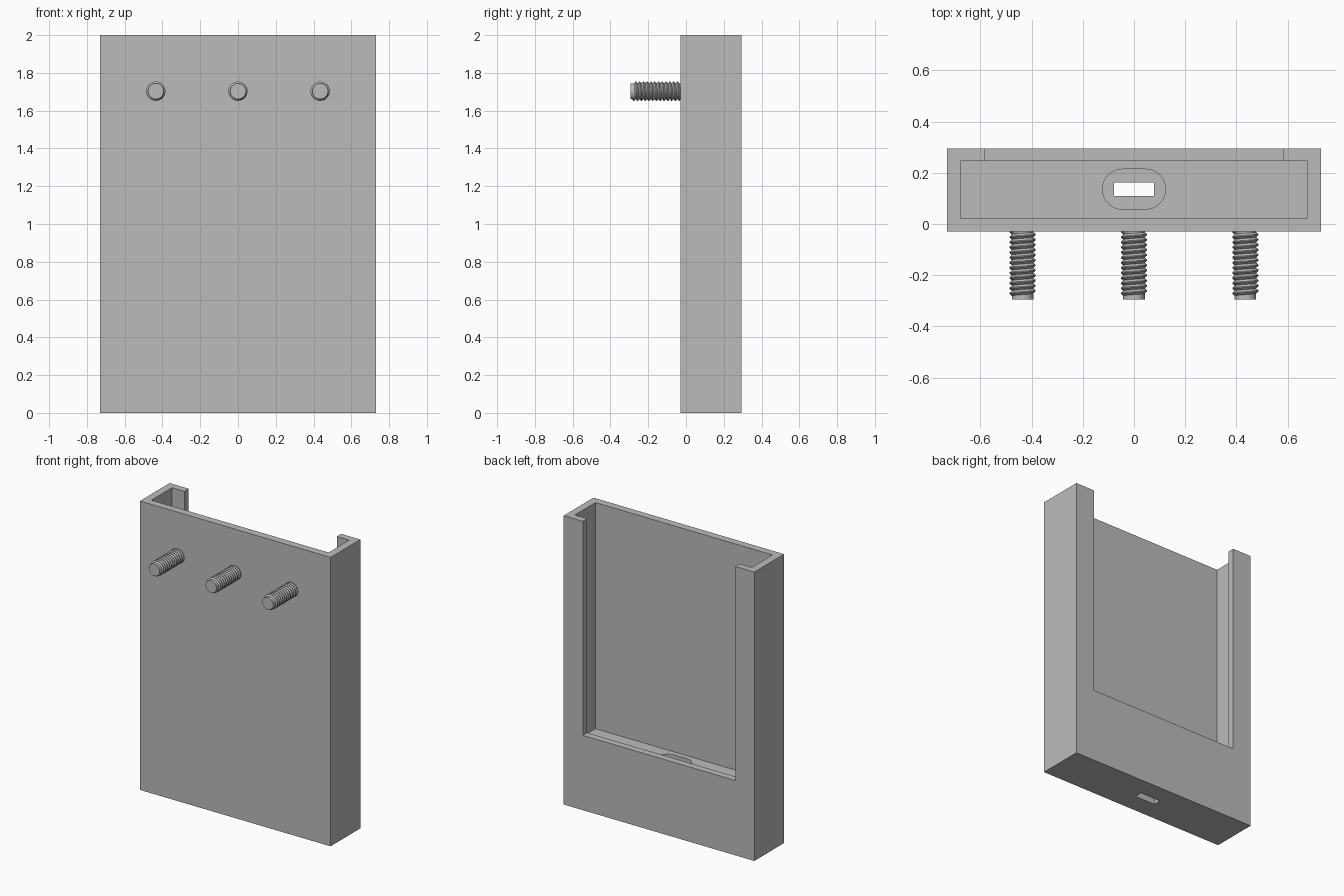
import bpy, bmesh, math
from mathutils import Matrix

if "Cube" in bpy.data.objects:
    bpy.data.objects.remove(bpy.data.objects["Cube"], do_unlink=True)

grey = bpy.data.materials.new("plain grey")
grey.use_nodes = True
grey.diffuse_color = (0.5, 0.5, 0.5, 1)
grey.node_tree.nodes["Principled BSDF"].inputs["Base Color"].default_value = (0.5, 0.5, 0.5, 1)


def add_object(name, bm):
    bmesh.ops.recalc_face_normals(bm, faces=bm.faces)
    mesh = bpy.data.meshes.new(name)
    bm.to_mesh(mesh)
    bm.free()
    mesh.materials.append(grey)
    obj = bpy.data.objects.new(name, mesh)
    bpy.context.collection.objects.link(obj)
    return obj


def prism(name, outline, z0, z1):
    """Extrude an outline in x and y from z0 up to z1."""
    bm = bmesh.new()
    base = bm.faces.new([bm.verts.new((x, y, z0)) for x, y in outline])
    top = bmesh.ops.extrude_face_region(bm, geom=[base])["geom"]
    for v in top:
        if isinstance(v, bmesh.types.BMVert):
            v.co.z = z1
    return add_object(name, bm)


def block(name, half_x, y0, y1, z0, z1):
    return prism(name, [(-half_x, y0), (half_x, y0), (half_x, y1), (-half_x, y1)], z0, z1)


def pill_outline(half_x, radius, y, steps=24):
    points = []
    for side in (1, -1):
        for i in range(steps + 1):
            a = side * math.pi / 2 - math.pi / 2 - math.pi / 2 + math.pi * i / steps
            if side == 1:
                a = -math.pi / 2 + math.pi * i / steps
            else:
                a = math.pi / 2 + math.pi * i / steps
            points.append((side * (half_x - radius) + radius * math.cos(a),
                           y + radius * math.sin(a)))
    return points


# Holder: a block hollowed by the pocket, back window, plug recess and cable slot
FRONT, BACK = -0.03, 0.295
holder = block("holder", 0.73, FRONT, BACK, 0, 2)
cutters = [
    block("pocket_cutter", 0.678, 0.022, 0.247, 0.435, 2.2),
    block("window_cutter", 0.584, 0.15, 0.4, 0.518, 2.3),
    prism("recess_cutter", pill_outline(0.123, 0.078, 0.136), 0.13, 0.6),
    block("slot_cutter", 0.079, 0.109, 0.163, -0.1, 0.3),
]
bpy.context.view_layer.objects.active = holder
for cutter in cutters:
    cutter.hide_render = True
    mod = holder.modifiers.new(cutter.name, "BOOLEAN")
    mod.operation = "DIFFERENCE"
    mod.solver = "EXACT"
    mod.object = cutter
    bpy.ops.object.modifier_apply(modifier=mod.name)
    bpy.data.objects.remove(cutter, do_unlink=True)


def threaded_peg(name, x, z):
    """A round core along y with a helical ridge around it."""
    root, crest, pitch, seg = 0.042, 0.051, 0.02, 32
    tip, length = -0.295, 0.275
    bm = bmesh.new()
    place = Matrix.Translation((x, tip + length / 2, z)) @ Matrix.Rotation(math.pi / 2, 4, "X")
    bmesh.ops.create_cone(bm, cap_ends=True, segments=seg, radius1=root, radius2=root,
                          depth=length, matrix=place)
    total = int((length - 0.02) / pitch * seg)
    previous = None
    for k in range(total + 1):
        turn = k / seg
        a = -2 * math.pi * turn
        fade = min(1, 4 * k / seg, 4 * (total - k) / seg)
        high = root + (crest - root) * fade
        row = []
        for step, r in ((0, root), (0.4, high), (0.6, high), (1, root)):
            y = tip + 0.004 + pitch * (turn + step)
            row.append(bm.verts.new((x + r * math.cos(a), y, z + r * math.sin(a))))
        if previous:
            for i in range(3):
                bm.faces.new((previous[i], previous[i + 1], row[i + 1], row[i]))
        previous = row
    bmesh.ops.remove_doubles(bm, verts=bm.verts, dist=0.00001)
    return add_object(name, bm)


# Three threaded pegs across the front
pegs = [threaded_peg(name, x, 1.703) for name, x in
        (("right_peg", -0.435), ("middle_peg", 0), ("left_peg", 0.435))]
bpy.ops.object.select_all(action="DESELECT")
for peg in pegs:
    peg.select_set(True)
bpy.context.view_layer.objects.active = pegs[0]
bpy.ops.object.shade_smooth_by_angle(angle=math.radians(30))
